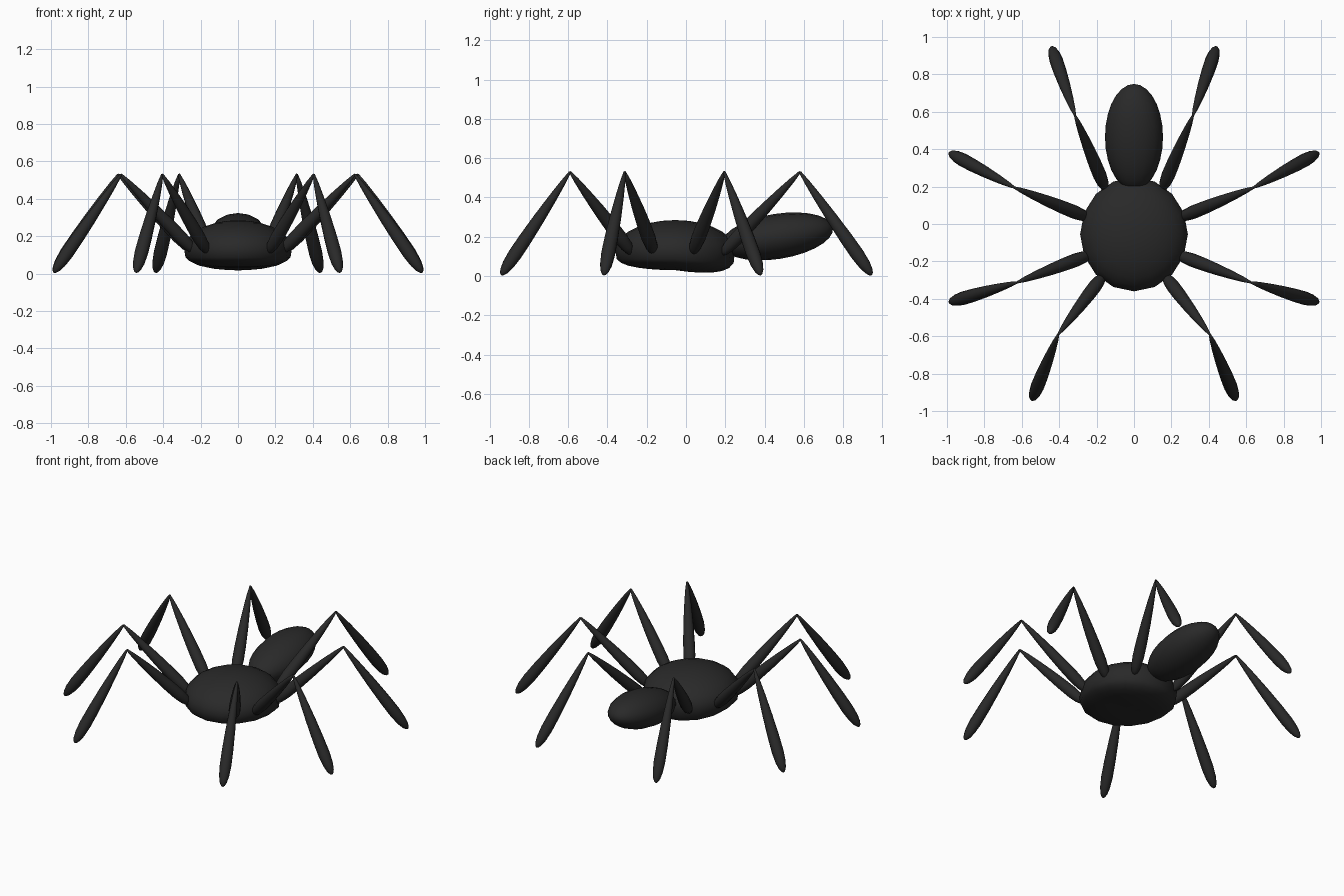
import bpy, bmesh, math
from mathutils import Vector, Matrix

if "Cube" in bpy.data.objects:
    bpy.data.objects.remove(bpy.data.objects["Cube"])

mat = bpy.data.materials.new("black")
mat.diffuse_color = (0.022, 0.022, 0.022, 1)
mat.use_nodes = True
mat.node_tree.nodes["Principled BSDF"].inputs["Base Color"].default_value = mat.diffuse_color


def finish(bm, name):
    bmesh.ops.recalc_face_normals(bm, faces=bm.faces)
    for f in bm.faces:
        f.smooth = True
    me = bpy.data.meshes.new(name)
    bm.to_mesh(me)
    bm.free()
    me.materials.append(mat)
    ob = bpy.data.objects.new(name, me)
    bpy.context.collection.objects.link(ob)
    return ob


def limb(name, start, end, profile, sides=12):
    """Round limb along start-end; profile = (fraction of length, radius)."""
    start, end = Vector(start), Vector(end)
    axis = end - start
    rot = axis.to_track_quat('Z', 'Y').to_matrix()
    bm = bmesh.new()
    rings = []
    for t, r in profile:
        c = start + axis * t
        rings.append([bm.verts.new(c + rot @ Vector((
            r * math.cos(2 * math.pi * i / sides),
            r * math.sin(2 * math.pi * i / sides), 0))) for i in range(sides)])
    for a, b in zip(rings, rings[1:]):
        for i in range(sides):
            j = (i + 1) % sides
            bm.faces.new((a[i], a[j], b[j], b[i]))
    bm.faces.new(rings[0])
    bm.faces.new(rings[-1])
    return finish(bm, name)


# Front body: domed top, fuller underside that deepens towards the back
bm = bmesh.new()
bmesh.ops.create_uvsphere(bm, u_segments=16, v_segments=14, radius=1)
for v in bm.verts:
    x, y, z = v.co
    if z >= 0:
        h = 0.155 * z
    else:
        h = -(0.1 + 0.045 * max(y, 0)) * abs(z) ** 0.55
    v.co = (0.288 * x, -0.055 + 0.305 * y, 0.13 + h)
finish(bm, "body")

# Abdomen: long ellipsoid, tilted up at the back
bm = bmesh.new()
bmesh.ops.create_uvsphere(
    bm, u_segments=16, v_segments=14, radius=1,
    matrix=Matrix.Translation((0, 0.465, 0.202))
    @ Matrix.Rotation(math.radians(9), 4, 'X')
    @ Matrix.Diagonal((0.155, 0.287, 0.115, 1))
    @ Matrix.Rotation(math.radians(90), 4, 'X'))
finish(bm, "abdomen")

# Legs: both segments narrow to a point at the knee
TAPER = [(0, 0.006), (0.1, 0.014), (0.25, 0.022), (0.45, 0.030), (0.65, 0.035),
         (0.8, 0.036), (0.9, 0.031), (0.96, 0.022), (0.99, 0.012), (1, 0.004)]
LEGS = {  # hip, knee, foot
    "front": ((0.16, -0.27), (0.405, -0.59), (0.545, -0.94)),
    "mid_front": ((0.225, -0.16), (0.625, -0.312), (0.985, -0.418)),
    "mid_back": ((0.235, 0.03), (0.64, 0.195), (0.985, 0.38)),
    "back": ((0.15, 0.18), (0.315, 0.58), (0.44, 0.945)),
}
for name, (hip, knee, foot) in LEGS.items():
    for side, s in (("right", 1), ("left", -1)):
        k = (s * knee[0], knee[1], 0.53)
        limb(f"{name}_{side}_thigh", k, (s * hip[0], hip[1], 0.11), TAPER)
        limb(f"{name}_{side}_shin", k, (s * foot[0], foot[1], 0.006), TAPER)
